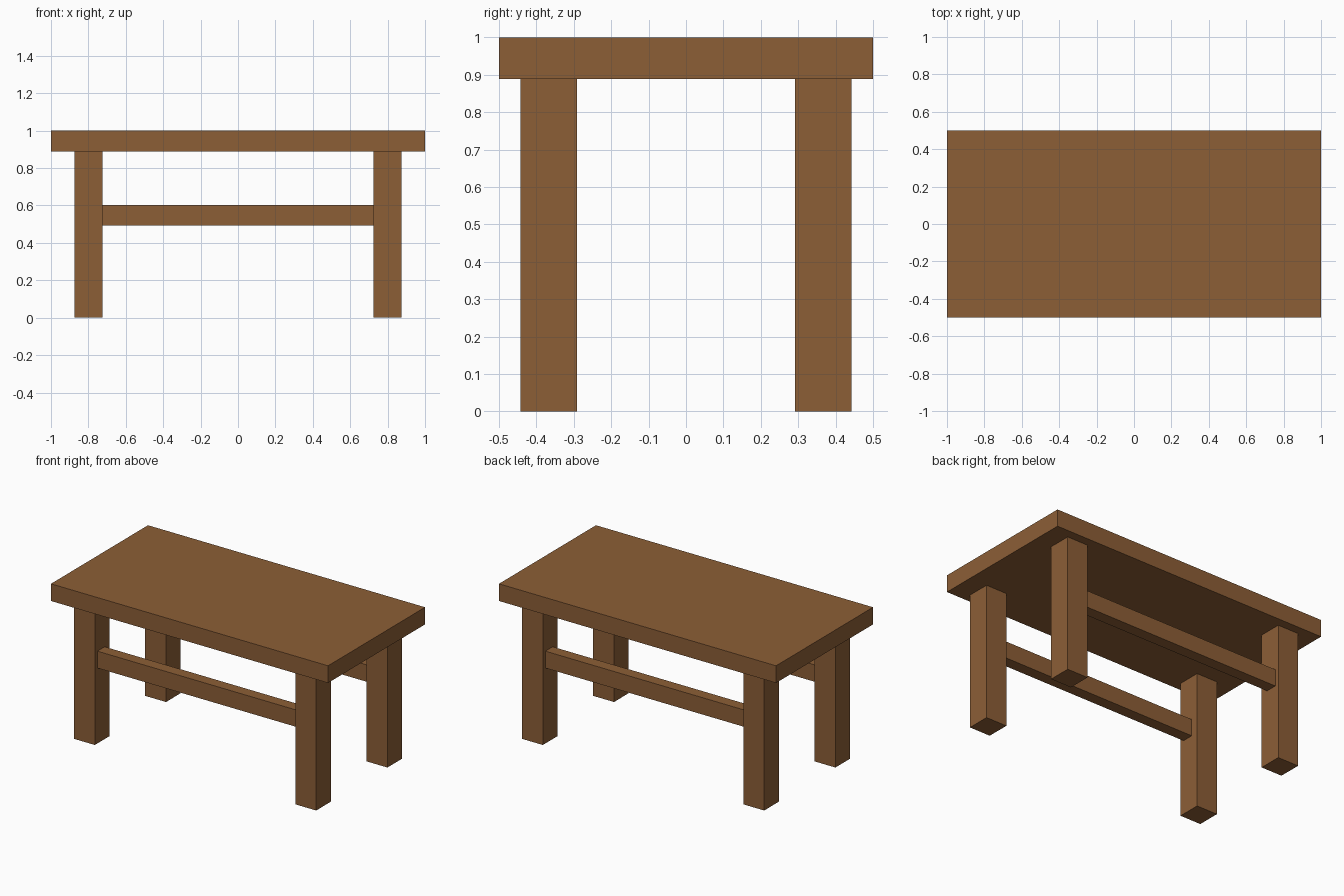
import bpy

if "Cube" in bpy.data.objects:
    bpy.data.objects.remove(bpy.data.objects["Cube"])

wood = bpy.data.materials.new("brown wood")
wood.diffuse_color = (0.265, 0.113, 0.037, 1)
wood.use_nodes = True
wood.node_tree.nodes["Principled BSDF"].inputs["Base Color"].default_value = wood.diffuse_color


def box(name, x0, x1, y0, y1, z0, z1):
    """Axis-aligned box between the given limits."""
    bpy.ops.mesh.primitive_cube_add(
        size=1, location=((x0 + x1) / 2, (y0 + y1) / 2, (z0 + z1) / 2))
    ob = bpy.context.object
    ob.name = name
    ob.scale = (x1 - x0, y1 - y0, z1 - z0)
    bpy.ops.object.transform_apply(location=False, rotation=False, scale=True)
    ob.data.materials.append(wood)
    return ob


TOP_Z = 0.888          # underside of the table top
LEG_X, LEG_Y = 0.799, 0.367   # leg centres
HALF = 0.075           # half the leg width

# Table top
box("table_top", -1, 1, -0.5, 0.5, TOP_Z, 1.0)

for sy, side in ((-1, "front"), (1, "back")):
    # Legs
    for sx, end in ((-1, "left"), (1, "right")):
        cx, cy = sx * LEG_X, sy * LEG_Y
        box(f"{side}_{end}_leg", cx - HALF, cx + HALF, cy - HALF, cy + HALF, 0, TOP_Z)
    # Long stretcher between the two legs, slightly outside the leg centre
    cy = sy * 0.378
    box(f"{side}_stretcher", -LEG_X + HALF, LEG_X - HALF,
        cy - 0.0375, cy + 0.0375, 0.492, 0.602)
